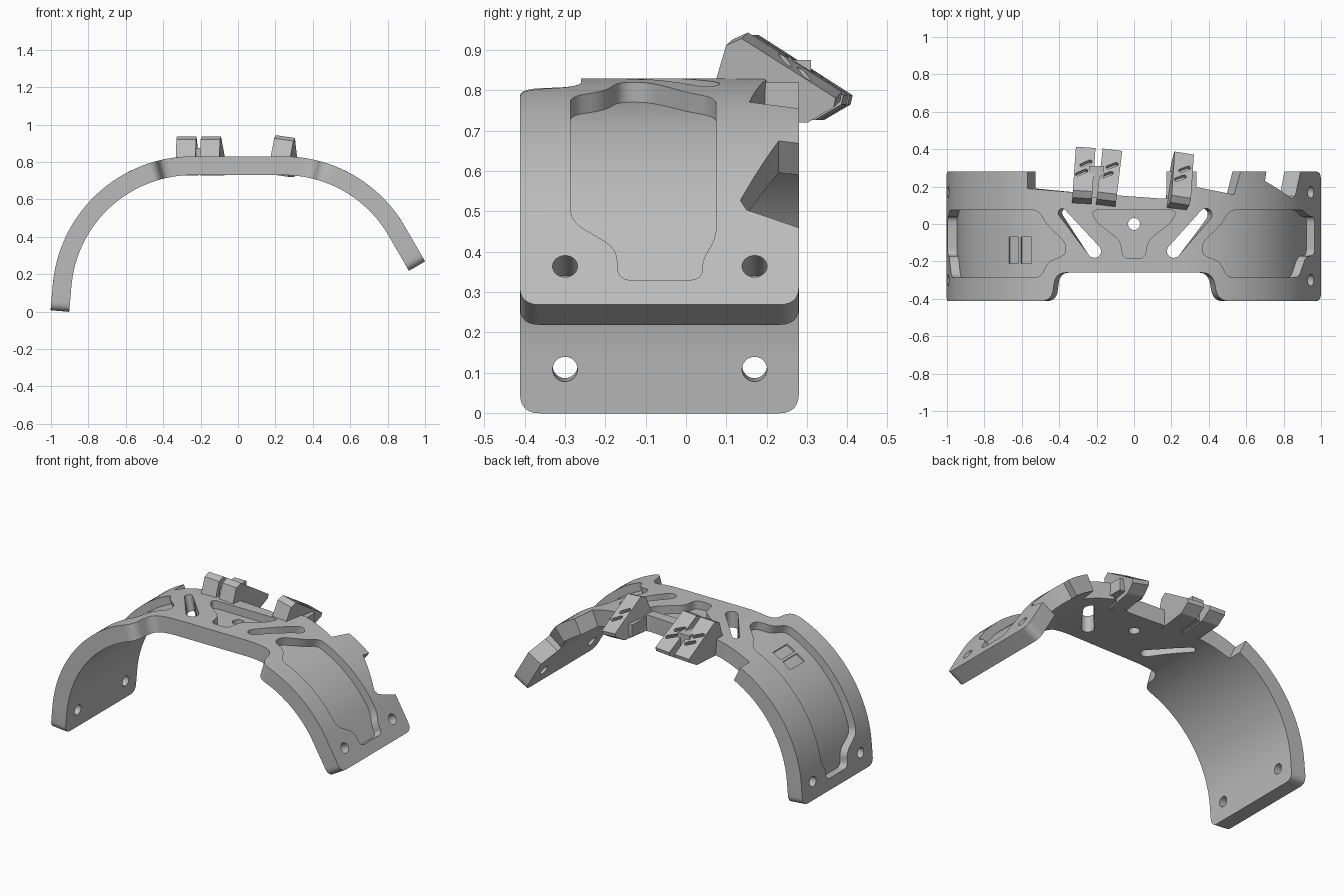
import bpy, bmesh, math
from mathutils import Vector, Matrix

if "Cube" in bpy.data.objects:
    bpy.data.objects.remove(bpy.data.objects["Cube"])

FLAT, R, TOP, THICK = 0.243, 0.75, 0.83, 0.1
BEND = {1: math.radians(60), -1: math.radians(85)}
END = {1: 1.244, -1: 1.494}

grey = bpy.data.materials.new("plain grey")
grey.use_nodes = True
grey.diffuse_color = (0.5, 0.5, 0.5, 1)
grey.node_tree.nodes["Principled BSDF"].inputs["Base Color"].default_value = (0.5, 0.5, 0.5, 1)


def along(x):
    """Distance along the band's outer face for a given x."""
    if abs(x) <= FLAT:
        return x
    return math.copysign(FLAT + R * math.asin(min(1, (abs(x) - FLAT) / R)), x)


def bend(v):
    """Wrap a flat point (distance, y, height) onto the arch."""
    side = 1 if v.x > 0 else -1
    d = abs(v.x)
    if d <= FLAT:
        return Vector((v.x, v.y, TOP + v.z))
    a = min((d - FLAT) / R, BEND[side])
    rest = d - FLAT - a * R
    x = FLAT + (R + v.z) * math.sin(a) + rest * math.cos(a)
    z = TOP - R + (R + v.z) * math.cos(a) - rest * math.sin(a)
    return Vector((side * x, v.y, z))


def rounded(points, radius=0.0, steps=6):
    """Round polygon corners; a third value on a point sets its own radius."""
    out, n = [], len(points)
    for i, p in enumerate(points):
        r = p[2] if len(p) > 2 else radius
        c = Vector(p[:2])
        if r == 0:
            out.append(c)
            continue
        to_a = Vector(points[i - 1][:2]) - c
        to_b = Vector(points[(i + 1) % n][:2]) - c
        a = c + to_a.normalized() * min(r, to_a.length * 0.48)
        b = c + to_b.normalized() * min(r, to_b.length * 0.48)
        for k in range(steps + 1):
            t = k / steps
            out.append(a * (1 - t) ** 2 + c * 2 * t * (1 - t) + b * t * t)
    return out


def prism(name, outline, low, high, matrix=Matrix()):
    bm = bmesh.new()
    face = bm.faces.new([bm.verts.new((p[0], p[1], low)) for p in outline])
    res = bmesh.ops.extrude_face_region(bm, geom=[face])
    moved = [g for g in res["geom"] if isinstance(g, bmesh.types.BMVert)]
    bmesh.ops.translate(bm, verts=moved, vec=(0, 0, high - low))
    bm.transform(matrix)
    bmesh.ops.recalc_face_normals(bm, faces=bm.faces)
    mesh = bpy.data.meshes.new(name)
    bm.to_mesh(mesh)
    bm.free()
    mesh.materials.append(grey)
    obj = bpy.data.objects.new(name, mesh)
    bpy.context.collection.objects.link(obj)
    return obj


def cut(obj, cutter):
    mod = obj.modifiers.new("cut", "BOOLEAN")
    mod.operation, mod.solver, mod.object = "DIFFERENCE", "EXACT", cutter
    activate(obj)
    bpy.ops.object.modifier_apply(modifier=mod.name)
    bpy.data.objects.remove(cutter)


def activate(obj):
    bpy.ops.object.select_all(action="DESELECT")
    obj.select_set(True)
    bpy.context.view_layer.objects.active = obj


def capsule(a, b, ra, rb, steps=10):
    """Slot outline between two end circles."""
    a, b = Vector(a), Vector(b)
    base = math.atan2(b.y - a.y, b.x - a.x)
    pts = []
    for c, r, start in ((b, rb, base - math.pi / 2), (a, ra, base + math.pi / 2)):
        for k in range(steps + 1):
            t = start + math.pi * k / steps
            pts.append(c + Vector((math.cos(t), math.sin(t))) * r)
    return pts


def circle(x, y, r, n=24):
    return [(x + r * math.cos(2 * math.pi * k / n), y + r * math.sin(2 * math.pi * k / n)) for k in range(n)]


def rect(x0, x1, y0, y1):
    return [(x0, y0), (x1, y0), (x1, y1), (x0, y1)]


# Band, laid out flat with its stepped edges
front, back = -0.412, 0.28
outline = [(-END[-1], front, 0.05), (along(-0.44), front, 0.06), (along(-0.42), -0.26, 0.06),
           (along(0.42), -0.26, 0.06), (along(0.45), front, 0.06), (END[1], front, 0.05),
           (END[1], back, 0.05), (along(0.89), back), (along(0.862), 0.15), (along(0.845), 0.135),
           (along(0.70), 0.23), (along(0.708), back), (along(0.57), back), (along(0.535), 0.157),
           (along(0.32), 0.2), (0.16, 0.135), (along(-0.33), 0.17), (along(-0.57), 0.19),
           (along(-0.57), back), (-END[-1], back, 0.05)]
band = prism("arched_band", rounded(outline), -THICK, 0)

# Side pockets, the same shape on both arms
for side in (1, -1):
    e = END[side]
    shape = [(along(0.51), 0.075), (along(0.47), 0.0), (along(0.365), -0.1), (along(0.365), -0.165),
             (along(0.46), -0.2), (along(0.5), -0.287), (e - 0.24, -0.287), (e - 0.16, -0.17),
             (e - 0.07, -0.17), (e - 0.07, 0.04), (e - 0.13, 0.04), (e - 0.19, 0.075)]
    shape = [(side * p[0], p[1]) for p in shape]
    cut(band, prism("pocket_cutter", rounded(shape, 0.04), -0.05, 0.05))
    # Screw holes near the end
    for y in (-0.3, 0.17):
        cut(band, prism("hole_cutter", circle(side * (e - 0.11), y, 0.031), -0.2, 0.1))

# Middle pocket with its hole
middle = [(-0.23, 0.075), (0.23, 0.075), (0.2, 0.01), (0.07, -0.09), (0.06, -0.185),
          (-0.06, -0.185), (-0.07, -0.09), (-0.2, 0.01)]
cut(band, prism("pocket_cutter", rounded(middle, 0.04), -0.05, 0.05))
cut(band, prism("hole_cutter", circle(0, 0, 0.032), -0.2, 0.1))

# Diagonal slots
cut(band, prism("slot_cutter", capsule((-0.385, 0.06), (-0.212, -0.145), 0.022, 0.036), -0.2, 0.1))
cut(band, prism("slot_cutter", capsule((0.385, 0.05), (0.212, -0.145), 0.034, 0.036), -0.2, 0.1))

# Small plain inset panels on the right arm
for x0, x1 in ((-0.70, -0.645), (-0.63, -0.57)):
    cut(band, prism("panel_cutter", rect(along(x0), along(x1), -0.21, -0.07), -0.06, 0.05))

# Slice across the arms, then wrap the flat band into the arch
bm = bmesh.new()
bm.from_mesh(band.data)
step = math.radians(2.5)
for side in (1, -1):
    for k in range(round(BEND[side] / step) + 1):
        bmesh.ops.bisect_plane(bm, geom=bm.verts[:] + bm.edges[:] + bm.faces[:], dist=1e-5,
                               plane_co=(side * (FLAT + R * step * k), 0, 0), plane_no=(1, 0, 0))
for v in bm.verts:
    v.co = bend(v.co)
bmesh.ops.recalc_face_normals(bm, faces=bm.faces)
bm.to_mesh(band.data)
bm.free()
activate(band)
bpy.ops.object.shade_smooth_by_angle(angle=math.radians(25))

# Sloped clips on the back edge
profile = [(0.1, 0.8), (0.138, 0.92), (0.177, 0.937), (0.41, 0.788), (0.405, 0.765),
           (0.34, 0.727), (0.14, 0.727)]
upright = Matrix(((0, 0, 1, 0), (1, 0, 0, 0), (0, 1, 0, 0), (0, 0, 0, 1)))
slope = math.atan2(0.149, 0.233)


def clip(name, x, y, turn, tilt, width=0.105):
    obj = prism(name, profile, -width / 2, width / 2, upright)
    for dx, dy in ((-0.012, 0.275), (0.008, 0.325)):
        height = 0.937 - (dy - 0.177) * math.tan(slope)
        place = (Matrix.Translation((dx, dy, height)) @ Matrix.Rotation(-slope, 4, "X")
                 @ Matrix.Rotation(math.radians(32), 4, "Z"))
        cut(obj, prism("slot_cutter", capsule((-0.025, 0), (0.025, 0), 0.011, 0.011, 6), -0.025, 0.03, place))
    pivot = Vector((0, 0.27, 0.83))
    obj.data.transform(Matrix.Translation((x, 0.27 + y, 0.83)) @ Matrix.Rotation(math.radians(turn), 4, "Z")
                       @ Matrix.Rotation(math.radians(tilt), 4, "Y") @ Matrix.Translation(-pivot))
    return obj


clip("right_outer_clip", -0.268, 0, -4, 0)
clip("right_inner_clip", -0.132, -0.012, -7, 0)
clip("left_clip", 0.253, -0.03, -9, 8)

# Web between the paired clips and foot of the single clip
prism("clip_web", rect(-0.24, -0.16, 0.14, 0.31), 0.735, 0.875)
prism("clip_foot", rect(0.175, 0.335, 0.12, 0.28), 0.745, 0.82)
